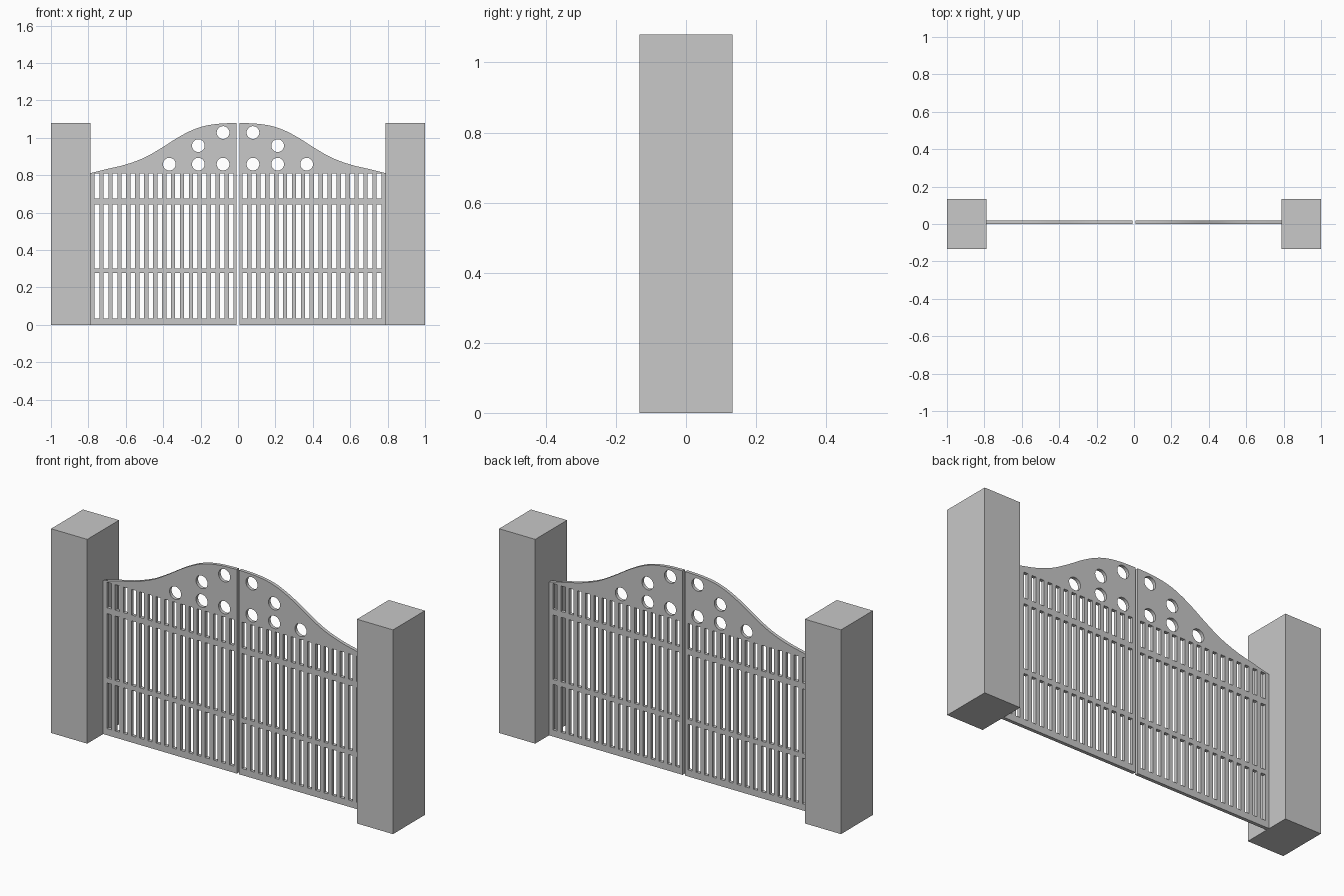
import bpy, bmesh, math
from mathutils import Vector

if "Cube" in bpy.data.objects:
    bpy.data.objects.remove(bpy.data.objects["Cube"])

grey = bpy.data.materials.new("plain grey")
grey.diffuse_color = (0.58, 0.58, 0.58, 1)
grey.use_nodes = True
grey.node_tree.nodes["Principled BSDF"].inputs["Base Color"].default_value = grey.diffuse_color

POST_IN, HEIGHT, DEPTH = 0.789, 1.08, 0.133
THICK = 0.018


def post(name, x0, x1):
    bpy.ops.mesh.primitive_cube_add(size=1, location=((x0 + x1) / 2, 0, HEIGHT / 2))
    ob = bpy.context.object
    ob.name = name
    ob.scale = (x1 - x0, 2 * DEPTH, HEIGHT)
    bpy.ops.object.transform_apply(location=True, rotation=False, scale=True)
    ob.data.materials.append(grey)


def smooth_path(pts, steps=5):
    # Catmull-Rom curve through the points
    p = [Vector(q) for q in pts]
    p = [2 * p[0] - p[1]] + p + [2 * p[-1] - p[-2]]
    out = []
    for a, b, c, d in zip(p, p[1:], p[2:], p[3:]):
        for i in range(steps):
            t = i / steps
            out.append(0.5 * (2 * b + (c - a) * t + (2 * a - 5 * b + 4 * c - d) * t * t
                              + (3 * b - a - 3 * c + d) * t ** 3))
    return out + [p[-2]]


# Outline of one leaf: straight sides and an S-curved crest
crest = smooth_path([(0.007, 1.079), (0.09, 1.076), (0.17, 1.065), (0.24, 1.043),
                     (0.32, 1.002), (0.41, 0.945), (0.50, 0.894), (0.60, 0.857),
                     (0.70, 0.833), (POST_IN, 0.811)])
loops = [[(0.007, 0)] + [tuple(v) for v in crest] + [(POST_IN, 0)]]

# Three rows of slots between the bars
for z0, z1 in [(0.035, 0.276), (0.302, 0.643), (0.674, 0.809)]:
    for i in range(16):
        x = 0.024 + i * 0.0478
        loops.append([(x, z0), (x + 0.025, z0), (x + 0.025, z1), (x, z1)])

# Round holes under the crest
for cx, cz in [(0.08, 1.028), (0.212, 0.958), (0.08, 0.859), (0.212, 0.859), (0.367, 0.859)]:
    loops.append([(cx + 0.034 * math.cos(a * math.tau / 32),
                   cz + 0.034 * math.sin(a * math.tau / 32)) for a in range(32)])


def leaf(name, side):
    cu = bpy.data.curves.new(name, 'CURVE')
    cu.dimensions = '2D'
    cu.fill_mode = 'BOTH'
    cu.extrude = THICK / 2
    for loop in loops:
        sp = cu.splines.new('POLY')
        sp.points.add(len(loop) - 1)
        for pt, (x, z) in zip(sp.points, loop):
            pt.co = (side * x, z, 0, 1)
        sp.use_cyclic_u = True
    ob = bpy.data.objects.new(name, cu)
    bpy.context.collection.objects.link(ob)
    ob.rotation_euler.x = math.pi / 2
    ob.location.y = THICK / 2
    bpy.ops.object.select_all(action='DESELECT')
    ob.select_set(True)
    bpy.context.view_layer.objects.active = ob
    bpy.ops.object.convert(target='MESH')
    ob = bpy.context.object
    # Weld the caps to the rims
    bm = bmesh.new()
    bm.from_mesh(ob.data)
    bmesh.ops.remove_doubles(bm, verts=bm.verts, dist=1e-5)
    bmesh.ops.recalc_face_normals(bm, faces=bm.faces)
    bm.to_mesh(ob.data)
    bm.free()
    ob.data.materials.clear()
    ob.data.materials.append(grey)
    bpy.ops.object.shade_smooth_by_angle(angle=math.radians(30))


post("left_post", -1, -POST_IN)
post("right_post", POST_IN, 1)
leaf("left_gate_leaf", -1)
leaf("right_gate_leaf", 1)
